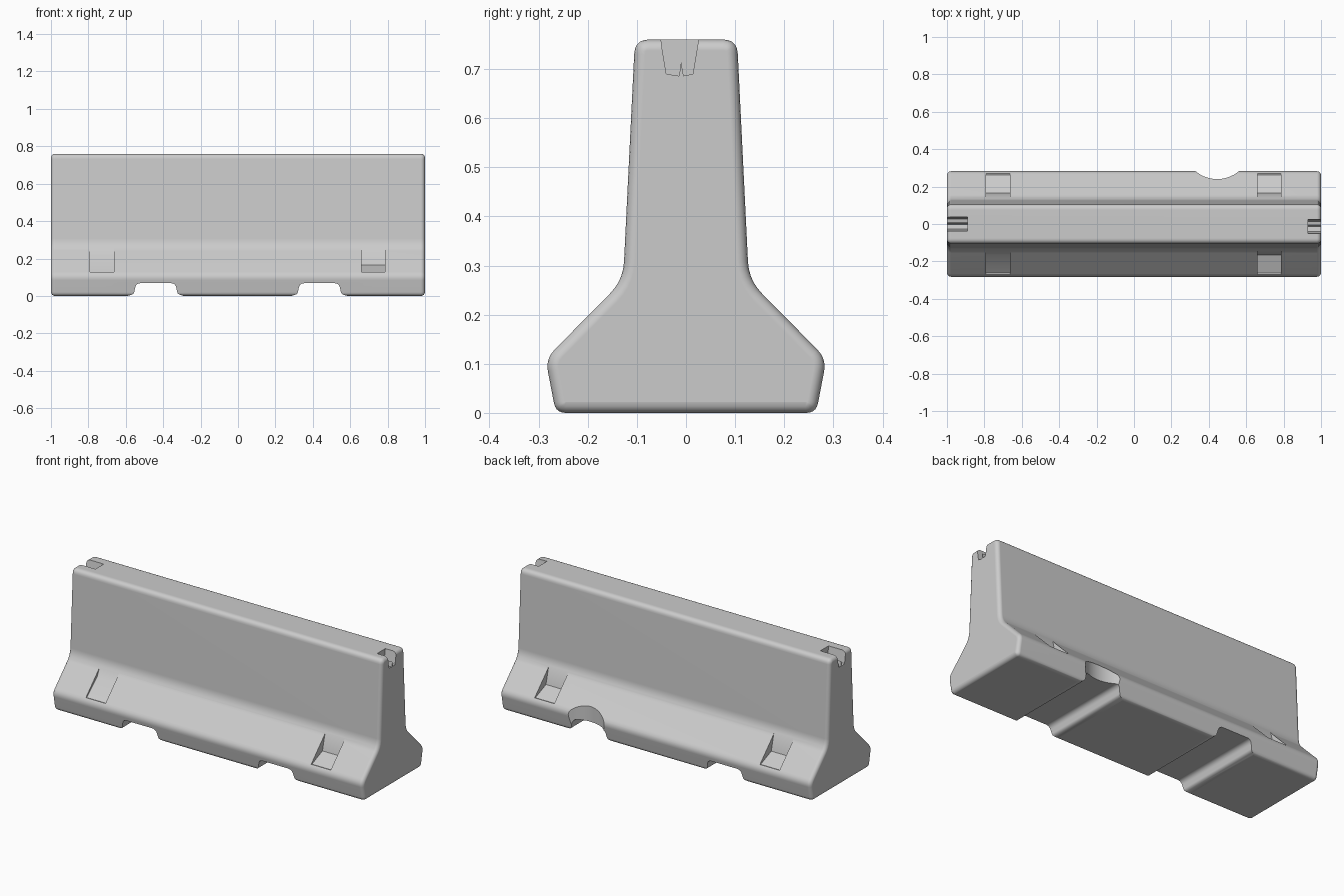
import bpy, bmesh, math
from mathutils import Vector

cube = bpy.data.objects.get("Cube")
if cube:
    bpy.data.objects.remove(cube, do_unlink=True)

concrete = bpy.data.materials.new("concrete_grey")
concrete.use_nodes = True
GREY = (0.6, 0.6, 0.6, 1)
concrete.diffuse_color = GREY
concrete.node_tree.nodes["Principled BSDF"].inputs["Base Color"].default_value = GREY


def fillet(corners, steps=5):
    """Round each (p, q, radius) corner of a closed outline."""
    out = []
    for i, (p, q, r) in enumerate(corners):
        c = Vector((p, q))
        a = Vector(corners[i - 1][:2]) - c
        b = Vector(corners[(i + 1) % len(corners)][:2]) - c
        if r == 0:
            out.append(c)
            continue
        d = r / math.tan(a.angle(b) / 2)
        start, end = c + a.normalized() * d, c + b.normalized() * d
        for k in range(steps + 1):
            t = k / steps
            out.append(start * (1 - t) ** 2 + c * 2 * t * (1 - t) + end * t * t)
    return out


def prism(name, outline, lo, hi, axis, edge=0):
    """Extrude an outline along an axis, optionally rounding the end rims."""
    place = {"x": lambda p, t: (t, p[0], p[1]),
             "y": lambda p, t: (p[0], t, p[1]),
             "z": lambda p, t: (p[0], p[1], t)}[axis]
    bm = bmesh.new()
    rings = [[bm.verts.new(place(p, t)) for p in outline] for t in (lo, hi)]
    caps = [bm.faces.new(r) for r in rings]
    n = len(outline)
    for i in range(n):
        j = (i + 1) % n
        bm.faces.new((rings[0][i], rings[0][j], rings[1][j], rings[1][i]))
    bmesh.ops.recalc_face_normals(bm, faces=bm.faces)
    if edge:
        rims = [e for f in caps for e in f.edges]
        bmesh.ops.bevel(bm, geom=rims, offset=edge, segments=4, profile=0.5, affect="EDGES")
    mesh = bpy.data.meshes.new(name)
    bm.to_mesh(mesh)
    bm.free()
    mesh.materials.append(concrete)
    obj = bpy.data.objects.new(name, mesh)
    bpy.context.collection.objects.link(obj)
    return obj


# Barrier body: flared foot, narrow tapering stem
half = [(0.265, 0.005, 0.025), (0.286, 0.115, 0.05), (0.128, 0.275, 0.1), (0.104, 0.765, 0.03)]
section = half + [(-y, z, r) for y, z, r in reversed(half)]
body = prism("barrier_body", fillet(section), -1, 1, "x", 0.022)
cutters = []

# Two lifting slots through the foot, with rounded mouths
for cx in (-0.44, 0.435):
    slot = [(cx - 0.15, -0.05, 0), (cx - 0.15, 0.005, 0), (cx - 0.117, 0.015, 0.02),
            (cx - 0.105, 0.073, 0.03), (cx + 0.105, 0.073, 0.03),
            (cx + 0.117, 0.015, 0.02), (cx + 0.15, 0.005, 0), (cx + 0.15, -0.05, 0)]
    cutters.append(prism("slot_cutter", fillet(slot), -0.5, 0.5, "y"))

# Worn scoop in the back edge of the foot
circle = [(0.445 + 0.18 * math.cos(a), 0.42 + 0.18 * math.sin(a))
          for a in (math.tau * k / 48 for k in range(48))]
cutters.append(prism("scoop_cutter", circle, -0.1, 0.4, "z"))

# Pockets on the sloping faces; the one at front right is nearly filled in
for cx, side, deep in ((0.722, 1, 0.17), (-0.727, 1, 0.17), (0.722, -1, 0.17), (-0.727, -1, 0.215)):
    pocket = [(0.14, 0.27), (0.165, deep), (0.262, 0.13), (0.28, 0.135), (0.16, 0.28)]
    cutters.append(prism("pocket_cutter", [(side * y, z) for y, z in pocket],
                         cx - 0.063, cx + 0.063, "x"))

# Connector notches in the top of both ends, with a small ridge
for lo, hi, cy in ((0.93, 1.1, -0.008), (-1.1, -0.89, 0.004)):
    notch = [(-0.045, 0.8), (-0.042, 0.755), (-0.032, 0.695), (-0.006, 0.691), (-0.002, 0.72),
             (0.003, 0.691), (0.022, 0.695), (0.032, 0.755), (0.037, 0.8)]
    cutters.append(prism("notch_cutter", [(y + cy, z) for y, z in notch], lo, hi, "x"))

# Carve the body and drop the cutters
bpy.ops.object.select_all(action="DESELECT")
bpy.context.view_layer.objects.active = body
body.select_set(True)
for cutter in cutters:
    cutter.hide_render = True
    mod = body.modifiers.new("carve", "BOOLEAN")
    mod.operation, mod.solver, mod.object = "DIFFERENCE", "EXACT", cutter
    bpy.ops.object.modifier_apply(modifier=mod.name)
    bpy.data.objects.remove(cutter, do_unlink=True)

# Rest on the ground and shade softly
for v in body.data.vertices:
    v.co.z -= 0.005
bpy.ops.object.shade_smooth_by_angle(angle=math.radians(32))
weighted = body.modifiers.new("soft_normals", "WEIGHTED_NORMAL")
weighted.keep_sharp = True
